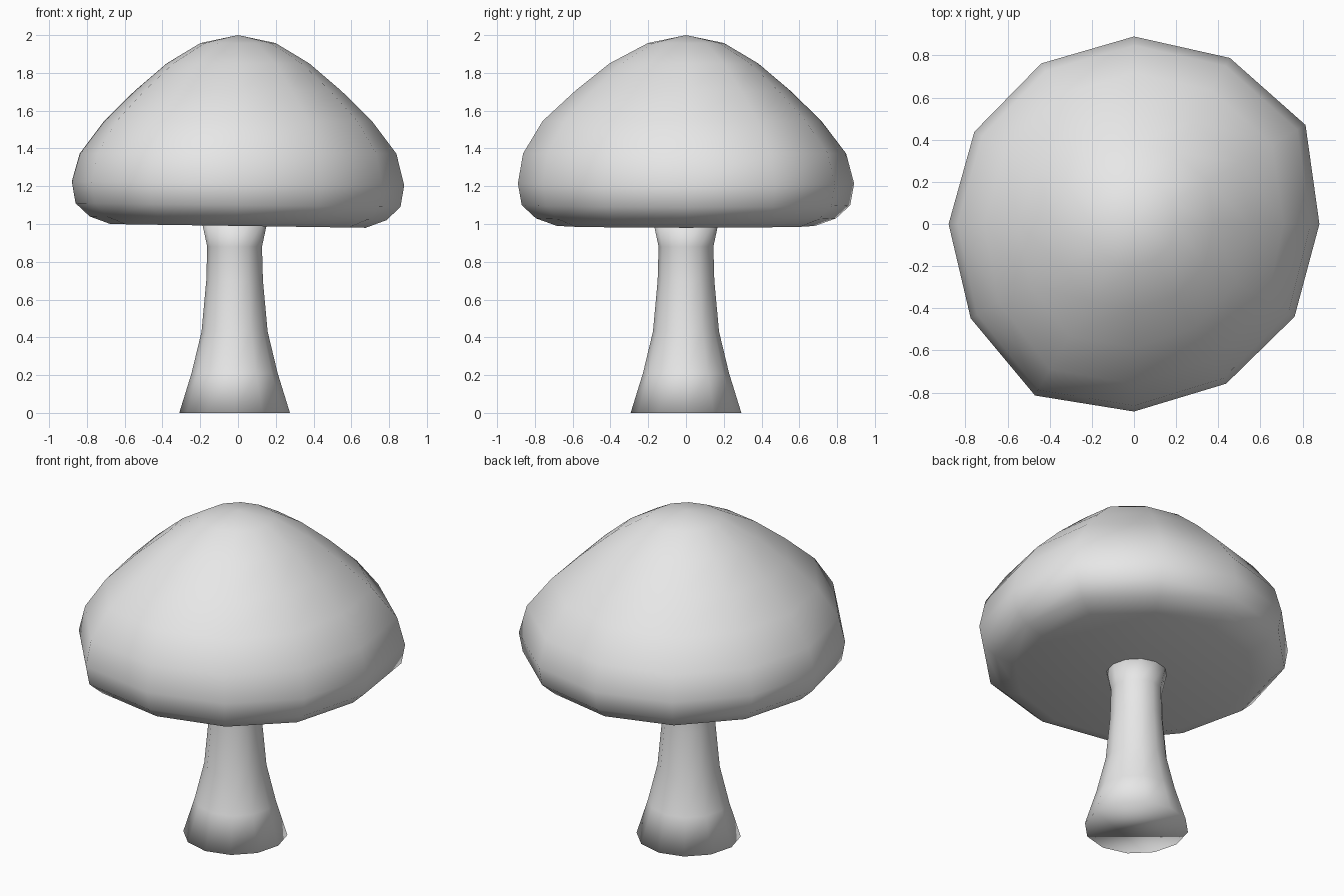
import bpy, bmesh
from math import sin, cos, pi

cube = bpy.data.objects.get("Cube")
if cube:
    bpy.data.objects.remove(cube)

SIDES = 12

grey = bpy.data.materials.new("plain_grey")
grey.use_nodes = True
grey.diffuse_color = (0.8, 0.8, 0.8, 1)
grey.node_tree.nodes["Principled BSDF"].inputs["Base Color"].default_value = (0.8, 0.8, 0.8, 1)


def lathe(name, rings, point, top, bottom):
    """Skin rings of (radius, height), bottom to top; each end is a pole height or a flat face."""
    bm = bmesh.new()
    loops = [[bm.verts.new(point(r, z, i)) for i in range(SIDES)] for r, z in rings]
    for low, high in zip(loops, loops[1:]):
        for i in range(SIDES):
            j = (i + 1) % SIDES
            bm.faces.new((low[i], low[j], high[j], high[i]))
    for loop, pole in ((loops[0], bottom), (loops[-1], top)):
        if pole is None:
            bm.faces.new(loop)
        else:
            centre = bm.verts.new((0, 0, pole))
            for i in range(SIDES):
                bm.faces.new((loop[i], loop[(i + 1) % SIDES], centre))
    bmesh.ops.recalc_face_normals(bm, faces=bm.faces)
    for face in bm.faces:
        face.smooth = True
    mesh = bpy.data.meshes.new(name)
    bm.to_mesh(mesh)
    bm.free()
    mesh.materials.append(grey)
    obj = bpy.data.objects.new(name, mesh)
    bpy.context.collection.objects.link(obj)


# Cap: uneven twelve-sided rim, fuller towards the front
LOBES = [0.88, 0.94, 0.91, 0.89, 0.88, 0.875, 0.88, 0.895, 0.94, 0.89, 0.875, 0.88]


def cap_point(r, z, i):
    a = 2 * pi * i / SIDES
    radius = r * LOBES[i] / 0.885
    if z > 1.3:
        radius *= 1 + 0.06 * max(0, -sin(a)) * min(1, (z - 1.3) * 4) * (z < 1.9)
    lift = -0.01 * cos(a) if z < 1.3 else 0
    return radius * cos(a), radius * sin(a), z + lift


cap_rings = [(0.68, 0.99), (0.79, 1.03), (0.865, 1.1), (0.885, 1.215), (0.843, 1.373),
             (0.713, 1.545), (0.55, 1.705), (0.38, 1.85), (0.2, 1.958)]
lathe("cap", cap_rings, cap_point, 2.0, 1.0)


# Stem: flared foot, slim neck and slightly wider top
def stem_point(r, z, i):
    a = 2 * pi * i / SIDES
    return r * cos(a) - 0.018, r * sin(a), z


stem_rings = [(0.293, 0), (0.228, 0.21), (0.175, 0.43), (0.15, 0.7),
              (0.145, 0.88), (0.173, 1.01)]
lathe("stem", stem_rings, stem_point, None, None)
